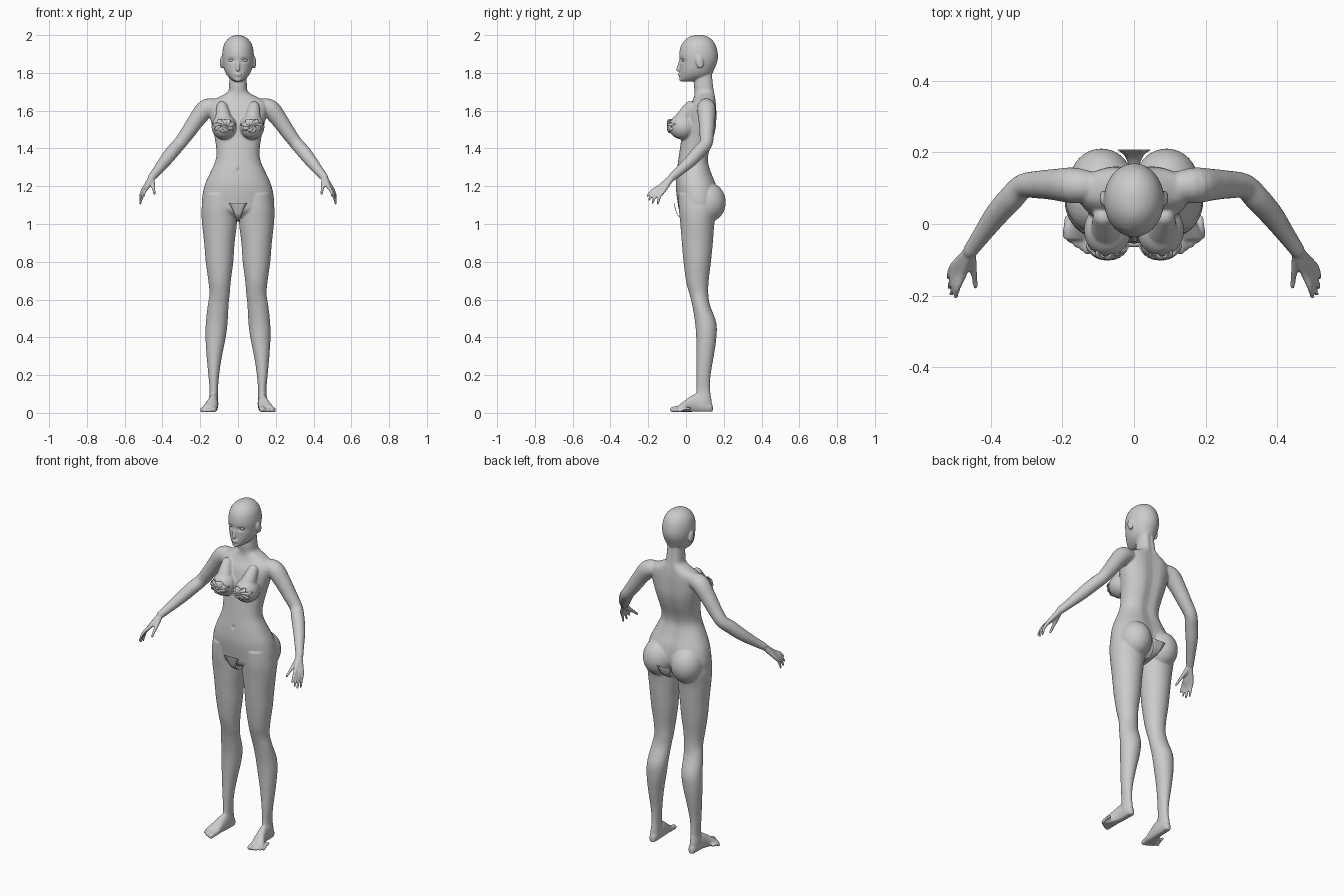
import bpy, bmesh, math
from mathutils import Vector, Matrix

if "Cube" in bpy.data.objects:
    bpy.data.objects.remove(bpy.data.objects["Cube"])


def spline(rows, n=4):
    """Catmull-Rom resampling of rows of numbers."""
    out = []
    for i in range(len(rows) - 1):
        a, b = rows[max(i - 1, 0)], rows[i]
        c, d = rows[i + 1], rows[min(i + 2, len(rows) - 1)]
        for k in range(n):
            t = k / n
            out.append([0.5 * (2 * q + (r - p) * t + (2 * p - 5 * q + 4 * r - s) * t * t
                               + (3 * q - p - 3 * r + s) * t ** 3)
                        for p, q, r, s in zip(a, b, c, d)])
    return out + [list(rows[-1])]


def skin(bm, rings):
    """Closed skin over equal rings of points."""
    vs = [[bm.verts.new(p) for p in r] for r in rings]
    m = len(vs[0])
    for a, b in zip(vs, vs[1:]):
        for i in range(m):
            bm.faces.new((a[i], a[(i + 1) % m], b[(i + 1) % m], b[i]))
    bm.faces.new(vs[0][::-1])
    bm.faces.new(vs[-1])


def column(bm, rows, s=1, groove=0.0, power=1.0, m=40):
    """Upright loft; rows are z, x min, x max, y front, y back."""
    rings = []
    for z, x0, x1, y0, y1 in spline(rows):
        ring = []
        for i in range(m):
            a = 2 * math.pi * i / m
            c, d = math.cos(a), math.sin(a)
            c, d = [math.copysign(abs(v) ** power, v) for v in (c, d)]
            d *= 1 - groove * math.exp(-((a - math.pi / 2) / 0.25) ** 2)
            ring.append((s * ((x0 + x1) / 2 + (x1 - x0) / 2 * c),
                         (y0 + y1) / 2 + (y1 - y0) / 2 * d, z))
        rings.append(ring)
    skin(bm, rings)


def limb(bm, rows, s=1, m=20):
    """Round tube with domed ends; rows are x, y, z, radius."""
    pts = spline(rows)
    rings = []
    for k, p in enumerate(pts):
        c = Vector(p[:3])
        t = (Vector(pts[min(k + 1, len(pts) - 1)][:3]) - Vector(pts[max(k - 1, 0)][:3])).normalized()
        u = t.cross(Vector((0.3, 0.9, 0.2))).normalized()
        v = t.cross(u)
        end = -1 if k == 0 else (1 if k == len(pts) - 1 else 0)
        caps = [(0, 1)]
        if end:
            caps = [(math.sin(q), math.cos(q)) for q in (0, 0.5, 1.0, 1.4)]
            if end < 0:
                caps = [(-h, r) for h, r in caps[::-1]]
        for h, r in caps:
            rings.append([[s * w.x, w.y, w.z] for w in
                          (c + t * h * p[3] + (u * math.cos(a) + v * math.sin(a)) * p[3] * r
                           for a in (2 * math.pi * i / m for i in range(m)))])
    skin(bm, rings)


def ball(bm, c, r, tilt=0.0):
    mat = Matrix.Translation(c) @ Matrix.Rotation(tilt, 4, 'X') @ Matrix.Diagonal((*r, 1))
    bmesh.ops.create_uvsphere(bm, u_segments=32, v_segments=20, radius=1, matrix=mat)


def finish(name, bm):
    bmesh.ops.recalc_face_normals(bm, faces=bm.faces)
    me = bpy.data.meshes.new(name)
    bm.to_mesh(me)
    bm.free()
    ob = bpy.data.objects.new(name, me)
    bpy.context.collection.objects.link(ob)
    me.polygons.foreach_set("use_smooth", [True] * len(me.polygons))
    return ob


bm = bmesh.new()
# torso and neck
torso = [(1.80, .043, .05, .14), (1.74, .047, .042, .146), (1.70, .054, .045, .152),
         (1.675, .095, .043, .157), (1.645, .15, .03, .162), (1.60, .156, .005, .166),
         (1.52, .138, -.015, .165), (1.45, .122, -.025, .15), (1.38, .114, -.035, .127),
         (1.33, .121, -.042, .122), (1.27, .148, -.05, .14), (1.20, .178, -.054, .168),
         (1.12, .191, -.045, .175), (1.07, .175, -.035, .15), (1.035, .11, 0, .12)]
column(bm, [(z, -w, w, f, b) for z, w, f, b in torso], groove=.12, power=.9)
# head
head = [(2.0, .012, .05, .085), (1.993, .034, .022, .112), (1.975, .058, -.004, .138),
        (1.945, .076, -.026, .158), (1.90, .084, -.036, .169), (1.86, .082, -.034, .166),
        (1.82, .074, -.033, .15), (1.79, .06, -.034, .135), (1.768, .04, -.033, .10),
        (1.755, .02, -.025, .05)]
column(bm, [(z, -w, w, f, b) for z, w, f, b in head])
# nose, lips and chin
limb(bm, [(0, -.030, 1.868, .007), (0, -.037, 1.84, .008), (0, -.043, 1.817, .010)])
for z, w in ((1.795, .02), (1.787, .017)):
    ball(bm, (0, -.032, z), (w, .010, .006))
ball(bm, (0, -.022, 1.766), (.02, .014, .013))

leg = [(1.16, .012, .18, -.04, .15), (1.08, .006, .193, -.038, .165), (1.0, .006, .19, -.03, .15),
       (.9, .018, .179, -.022, .142), (.8, .025, .171, -.013, .132), (.7, .038, .157, 0, .12),
       (.63, .044, .151, .018, .118), (.57, .05, .16, .033, .127), (.48, .055, .17, .048, .16),
       (.4, .065, .172, .054, .161), (.3, .085, .166, .056, .147), (.2, .1, .157, .056, .13),
       (.12, .106, .15, .055, .128), (.07, .105, .154, .05, .135), (.03, .106, .152, .05, .14)]
arm = [(.12, .105, 1.622, .042), (.17, .108, 1.61, .05), (.22, .11, 1.55, .044),
       (.265, .11, 1.485, .039), (.31, .105, 1.425, .035), (.345, .07, 1.385, .036),
       (.385, .025, 1.335, .033), (.425, -.03, 1.285, .026), (.457, -.075, 1.247, .021)]
foot = [(.142, .118, .138, .04), (.125, .107, .15, .065), (.06, .104, .156, .10),
        (.02, .106, .166, .085), (-.02, .108, .186, .055), (-.045, .112, .192, .036)]
# knuckle and tip of each finger, index to little
fingers = [((.478, -.142, 1.197), (.498, -.203, 1.150)), ((.487, -.138, 1.187), (.510, -.196, 1.128)),
           ((.497, -.130, 1.180), (.515, -.178, 1.112)), ((.504, -.117, 1.176), (.518, -.150, 1.108))]

for s in (-1, 1):
    column(bm, leg, s)
    limb(bm, arm, s)
    # ears, bust and hips
    ball(bm, (s * .087, .072, 1.855), (.009, .02, .034), .25)
    ball(bm, (s * .074, -.017, 1.515), (.066, .074, .068))
    limb(bm, [(.085, .02, 1.62, .03), (.077, -.015, 1.555, .045), (.074, -.025, 1.52, .055)], s)
    ball(bm, (s * .091, .115, 1.115), (.09, .096, .105))
    # hand
    for k, t in fingers:
        k, t = Vector(k), Vector(t)
        mid = (k + t) / 2 + Vector((.004, -.005, .004))
        limb(bm, [(.457, -.075, 1.247, .017), (*((k + Vector((.457, -.075, 1.247))) / 2), .014),
                  (*k, .011), (*mid, .0085), (*t, .0065)], s, 12)
    limb(bm, [(.457, -.08, 1.243, .016), (.452, -.11, 1.212, .013),
              (.446, -.145, 1.185, .009), (.443, -.175, 1.16, .007)], s, 12)
    # foot
    rings = []
    for y, x0, x1, h in spline(foot):
        rings.append([(s * ((x0 + x1) / 2 + (x1 - x0) / 2 * math.cos(a)), y,
                       max(.006, h * (.5 + .5 * math.sin(a))))
                      for a in (2 * math.pi * i / 24 for i in range(24))])
    skin(bm, rings)
    # toes
    for i in range(5):
        x, r = .127 + .0158 * i, (.0155 if i == 0 else .0105 - .0006 * i)
        tip = -.07 + .003 * i + .0016 * i * i
        limb(bm, [(x - .004, tip + .05, .024, r), (x, tip + .02, .021, r), (x + .002, tip, r + .002, r)], s, 12)

raw = finish("body_parts", bm)
# fuse the parts into one smooth skin
rm = raw.modifiers.new("fuse", 'REMESH')
rm.mode = 'VOXEL'
rm.voxel_size = .0046
sm = raw.modifiers.new("relax", 'SMOOTH')
sm.factor, sm.iterations = .5, 7
deps = bpy.context.evaluated_depsgraph_get()
skin_mesh = bpy.data.meshes.new_from_object(raw.evaluated_get(deps))
skin_mesh.name = "body"
body = bpy.data.objects.new("body", skin_mesh)
bpy.context.collection.objects.link(body)
bpy.data.objects.remove(raw)
skin_mesh.polygons.foreach_set("use_smooth", [True] * len(skin_mesh.polygons))
# eye sockets and navel pressed in, brow and cheek lines kept soft
dents = [((s * .035, -.025, 1.866), (.02, .03, .011), .009) for s in (-1, 1)]
dents.append(((0, -.048, 1.285), (.006, .03, .011), .008))
for v in skin_mesh.vertices:
    for c, r, depth in dents:
        q = sum(((v.co[i] - c[i]) / r[i]) ** 2 for i in range(3))
        if q < 6:
            v.co.y += depth * math.exp(-q)

# eyeballs
for s in (-1, 1):
    bm = bmesh.new()
    ball(bm, (s * .035, -.008, 1.866), (.015, .014, .009))
    finish("eye", bm)

# ruffled bust covers
for s in (-1, 1):
    bm = bmesh.new()
    rows = []
    for j in range(1, 9):
        r = j / 8
        row = []
        for i in range(56):
            a = 2 * math.pi * i / 56
            k = r * (1 + .13 * r * math.sin(7 * a))
            dx, dz = .053 * k * math.cos(a), .035 * k * math.sin(a)
            y = -.017 - .074 * math.sqrt(max(.05, 1 - (dx / .066) ** 2 - (dz / .068) ** 2))
            y -= .007 + .006 * r * math.sin(9 * a + 8 * r)
            row.append(bm.verts.new((s * (.074 + dx), y, 1.52 + dz)))
        rows.append(row)
    bm.faces.new(rows[0])
    for p, q in zip(rows, rows[1:]):
        for i in range(56):
            bm.faces.new((p[i], p[(i + 1) % 56], q[(i + 1) % 56], q[i]))
    finish("bust_cover", bm).modifiers.new("thick", 'SOLIDIFY').thickness = .003

# loincloth strip, flaring to a triangle front and back; rows are y, z, half width
strip = [(-.062, 1.112, .048), (-.054, 1.08, .03), (-.040, 1.045, .016), (0, 1.02, .01),
         (.08, 1.018, .01), (.15, 1.03, .012), (.19, 1.06, .026), (.205, 1.105, .045)]
bm = bmesh.new()
prev = None
for y, z, w in spline(strip):
    row = [bm.verts.new((w * t, y, z)) for t in (-1, -.5, 0, .5, 1)]
    if prev:
        for i in range(4):
            bm.faces.new((prev[i], prev[i + 1], row[i + 1], row[i]))
    prev = row
finish("loincloth", bm).modifiers.new("thick", 'SOLIDIFY').thickness = .003
